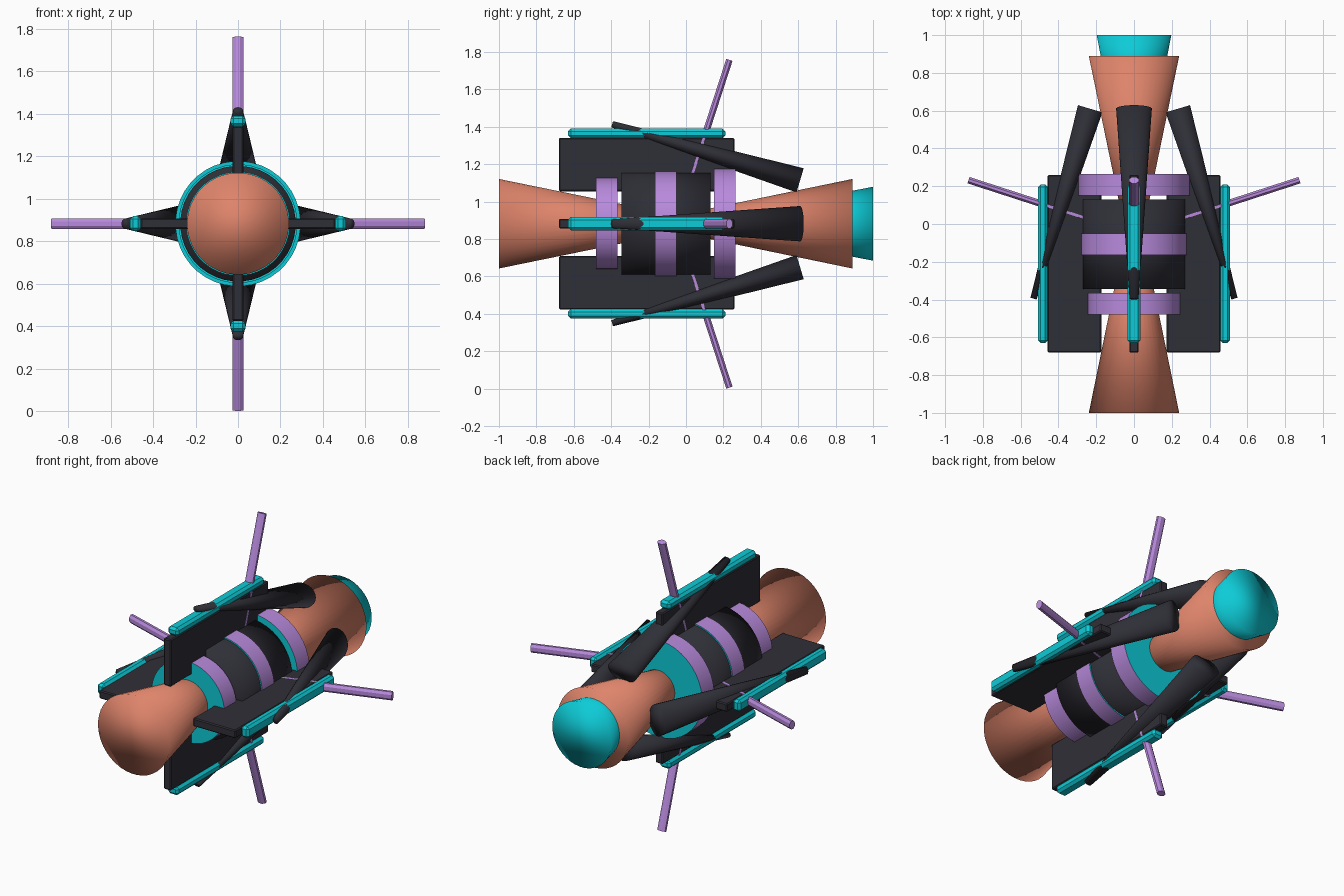
import bpy, bmesh, math
from mathutils import Matrix, Vector

if "Cube" in bpy.data.objects:
    bpy.data.objects.remove(bpy.data.objects["Cube"])

AXIS_Z = 0.882  # height of the long centre axis


def material(name, rgb):
    m = bpy.data.materials.new(name)
    m.diffuse_color = (*rgb, 1.0)
    m.use_nodes = True
    m.node_tree.nodes["Principled BSDF"].inputs["Base Color"].default_value = m.diffuse_color
    return m


ORANGE = material("salmon_orange", (0.73, 0.23, 0.145))
TEAL = material("bright_teal", (0.004, 0.60, 0.68))
PURPLE = material("soft_purple", (0.48, 0.255, 0.72))
DARK = material("charcoal", (0.028, 0.028, 0.038))


def finish(bm, name, mats, smooth, turn=0):
    """Turn a part about the long axis, lift it and link it."""
    bm.transform(Matrix.Translation((0, 0, AXIS_Z)) @ Matrix.Rotation(turn * math.pi / 2, 4, 'Y'))
    bmesh.ops.recalc_face_normals(bm, faces=bm.faces)
    for f in bm.faces:
        f.smooth = smooth
    mesh = bpy.data.meshes.new(name)
    bm.to_mesh(mesh)
    bm.free()
    for m in mats:
        mesh.materials.append(m)
    obj = bpy.data.objects.new(name, mesh)
    bpy.context.collection.objects.link(obj)
    return obj


def tube(name, p0, p1, r0, r1, mat, sides=40, x_scale=1.0, smooth=True, turn=0, cap_mat=None):
    """Tapered tube between two (y, z) points, optionally widened in x."""
    a, b = Vector((0, *p0)), Vector((0, *p1))
    d = b - a
    bm = bmesh.new()
    bmesh.ops.create_cone(bm, cap_ends=True, segments=sides, radius1=r0, radius2=r1, depth=d.length)
    bm.transform(Matrix.Rotation(math.pi / sides, 4, 'Z'))
    if cap_mat:
        for f in bm.faces:
            f.material_index = int(len(f.verts) > 4)
    bm.transform(Matrix.Translation((a + b) / 2)
                 @ Matrix.Rotation(-math.atan2(d.y, d.z), 4, 'X')
                 @ Matrix.Diagonal((x_scale, 1, 1, 1)))
    return finish(bm, name, [mat, cap_mat] if cap_mat else [mat], smooth, turn)


def box(name, x, y0, y1, z0, z1, mat, bevel, turn):
    """Bevelled box of width x."""
    bm = bmesh.new()
    bmesh.ops.create_cube(bm, size=1)
    bm.transform(Matrix.Translation((0, (y0 + y1) / 2, (z0 + z1) / 2))
                 @ Matrix.Diagonal((x, y1 - y0, z1 - z0, 1)))
    bmesh.ops.bevel(bm, geom=bm.edges[:], offset=bevel, segments=1, affect='EDGES')
    return finish(bm, name, [mat], False, turn)


# Central body: two flared cones meeting at the waist, and the rear plug
tube("front_flare", (-1.0, 0), (-0.05, 0), 0.24, 0.045, ORANGE)
tube("rear_flare", (-0.05, 0), (0.89, 0), 0.045, 0.24, ORANGE)
tube("rear_plug", (0.70, 0), (1.0, 0), 0.14, 0.198, TEAL)

# Drum and the three rings with coloured ends
tube("drum", (-0.345, 0), (0.13, 0), 0.272, 0.272, DARK)
for name, y0, y1, r in (("front_ring", -0.48, -0.365, 0.245),
                        ("middle_ring", -0.165, -0.05, 0.28),
                        ("rear_ring", 0.15, 0.265, 0.295)):
    ring = tube(name, (y0, 0), (y1, 0), r, r, PURPLE, cap_mat=TEAL)
    for p in ring.data.polygons:
        p.use_smooth = p.material_index == 0
    for e in ring.data.edges:
        a, b = (ring.data.vertices[i].co.y for i in e.vertices)
        e.use_edge_sharp = abs(a - b) < 1e-4

# Four identical sides: fin, rail, slanted strut and antenna
for k, side in enumerate(("top", "right", "bottom", "left")):
    box(side + "_fin", 0.05, -0.68, 0.26, 0.173, 0.458, DARK, 0.006, k)
    box(side + "_rail", 0.07, -0.63, 0.21, 0.457, 0.508, TEAL, 0.014, k)
    tube(side + "_strut", (-0.395, 0.532), (0.61, 0.232), 0.017, 0.068, DARK,
         sides=24, x_scale=1.4, turn=k)
    tube(side + "_antenna", (0.032, 0.26), (0.232, 0.876), 0.019, 0.019, PURPLE,
         sides=8, x_scale=1.45, smooth=False, turn=k)
